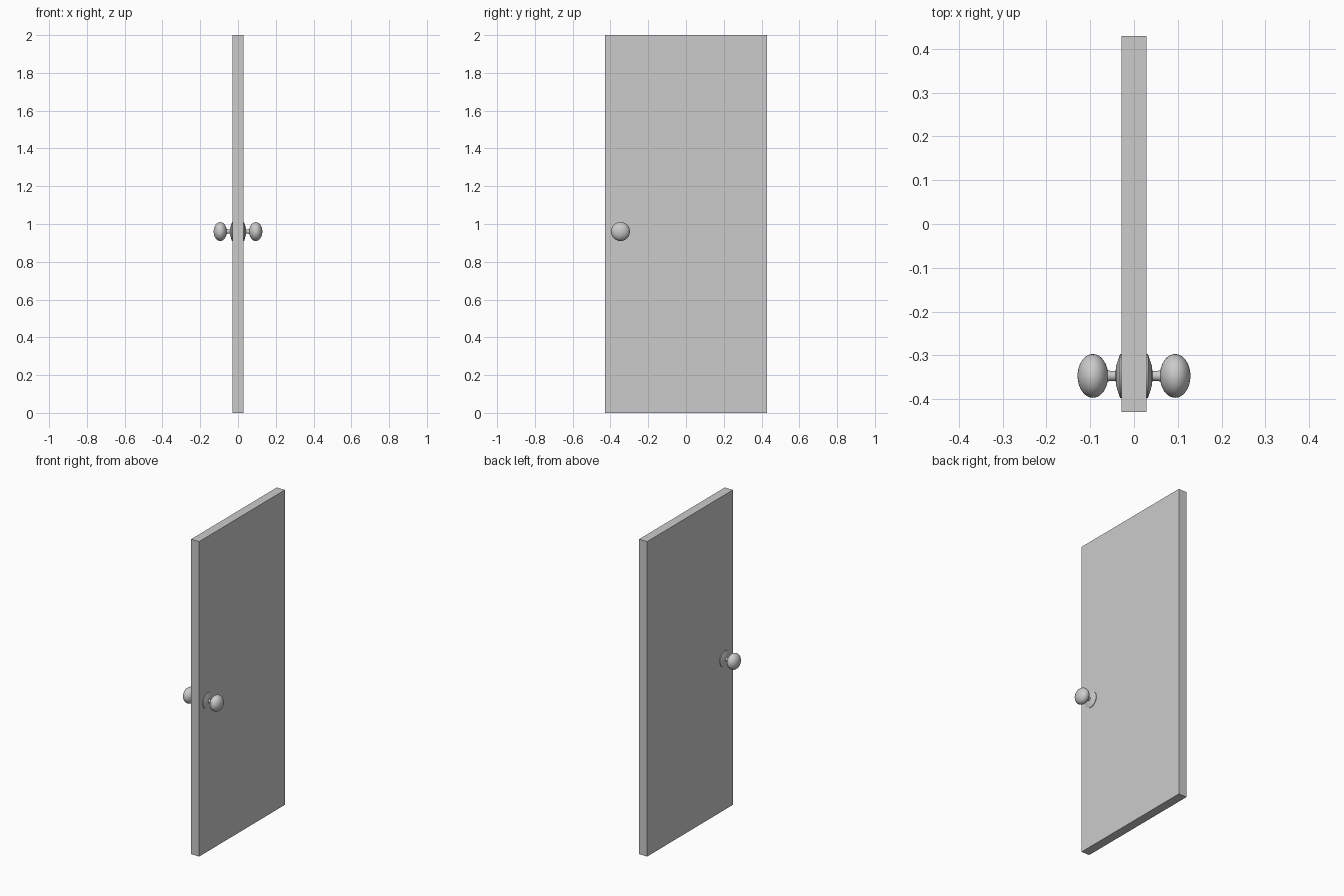
import bpy, bmesh, math
from mathutils import Matrix, Vector

if "Cube" in bpy.data.objects:
    bpy.data.objects.remove(bpy.data.objects["Cube"])

KNOB_Y, KNOB_Z = -0.347, 0.96
HALF_T = 0.0285


def finish(name, bm, smooth=False):
    bmesh.ops.recalc_face_normals(bm, faces=bm.faces)
    me = bpy.data.meshes.new(name)
    bm.to_mesh(me)
    bm.free()
    ob = bpy.data.objects.new(name, me)
    bpy.context.collection.objects.link(ob)
    if smooth:
        bpy.ops.object.select_all(action='DESELECT')
        bpy.context.view_layer.objects.active = ob
        ob.select_set(True)
        bpy.ops.object.shade_smooth_by_angle(angle=math.radians(35))
    return ob


def lathe(name, profile, steps=32):
    """Turn (x, radius) points about the knob axis, mirrored to both door faces."""
    bm = bmesh.new()
    verts = [bm.verts.new((x, r, 0)) for x, r in profile]
    edges = [bm.edges.new(p) for p in zip(verts, verts[1:])]
    bmesh.ops.spin(bm, geom=verts + edges, cent=(0, 0, 0), axis=(1, 0, 0),
                   angle=math.tau, steps=steps, use_merge=True)
    bmesh.ops.remove_doubles(bm, verts=bm.verts, dist=1e-5)
    bmesh.ops.translate(bm, verts=bm.verts, vec=(0, KNOB_Y, KNOB_Z))
    ob = finish(name, bm, smooth=True)
    ob.modifiers.new("both_sides", 'MIRROR').use_axis[0] = True
    return ob


# Door slab
bm = bmesh.new()
bmesh.ops.create_cube(bm, size=1, matrix=Matrix.Translation((0, 0, 1))
                      @ Matrix.Diagonal((2 * HALF_T, 0.86, 2, 1)))
finish("door_panel", bm)

# Tapered backplates
lathe("knob_backplates", [(HALF_T, 0), (HALF_T, 0.05), (0.032, 0.05),
                          (0.041, 0.022), (0.042, 0.011), (0.042, 0)])

# Necks
lathe("knob_necks", [(0.041, 0), (0.041, 0.0115), (0.054, 0.0115),
                     (0.064, 0.014), (0.064, 0)])

# Flattened round knobs
n = 16
lathe("door_knobs", [(0.094 - 0.035 * math.cos(math.pi * i / n),
                      0.05 * math.sin(math.pi * i / n)) for i in range(n + 1)])
